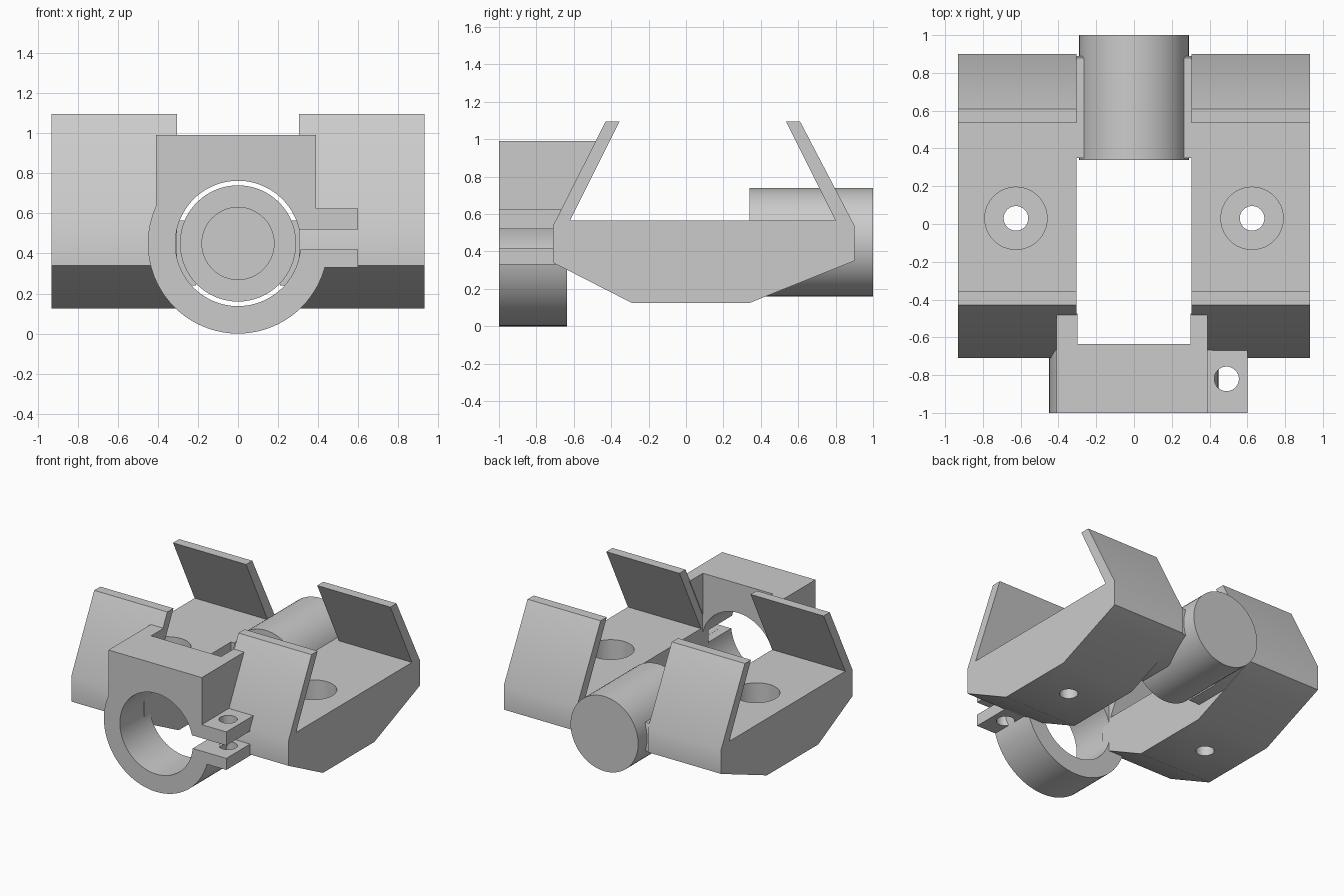
import bpy, bmesh
from math import sin, cos, radians
from mathutils import Matrix

if "Cube" in bpy.data.objects:
    bpy.data.objects.remove(bpy.data.objects["Cube"])

grey = bpy.data.materials.new("plain_grey")
grey.use_nodes = True
grey.diffuse_color = (0.6, 0.6, 0.6, 1)
grey.node_tree.nodes["Principled BSDF"].inputs["Base Color"].default_value = grey.diffuse_color

AXIS_Z = 0.45  # height of the tube and clamp centre line


def prism(name, points, axis, low, high):
    """Extrude a profile: (y, z) points along X, or (x, z) points along Y."""
    bm = bmesh.new()
    if axis == "X":
        verts = [bm.verts.new((low, a, b)) for a, b in points]
        shift = (high - low, 0, 0)
    else:
        verts = [bm.verts.new((a, low, b)) for a, b in points]
        shift = (0, high - low, 0)
    face = bm.faces.new(verts)
    extruded = bmesh.ops.extrude_face_region(bm, geom=[face])["geom"]
    moved = [g for g in extruded if isinstance(g, bmesh.types.BMVert)]
    bmesh.ops.translate(bm, verts=moved, vec=shift)
    bmesh.ops.recalc_face_normals(bm, faces=bm.faces)
    return finish(name, bm)


def cylinder(name, centre, radius, depth, axis="Z"):
    bm = bmesh.new()
    bmesh.ops.create_cone(bm, cap_ends=True, segments=64, radius1=radius, radius2=radius, depth=depth)
    if axis == "Y":
        bmesh.ops.rotate(bm, verts=bm.verts, matrix=Matrix.Rotation(radians(90), 3, "X"))
    bmesh.ops.translate(bm, verts=bm.verts, vec=centre)
    return finish(name, bm)


def finish(name, bm):
    mesh = bpy.data.meshes.new(name)
    bm.to_mesh(mesh)
    bm.free()
    mesh.materials.append(grey)
    obj = bpy.data.objects.new(name, mesh)
    bpy.context.collection.objects.link(obj)
    return obj


def select(obj):
    bpy.ops.object.select_all(action="DESELECT")
    obj.select_set(True)
    bpy.context.view_layer.objects.active = obj


def cut(obj, cutter):
    mod = obj.modifiers.new("cut", "BOOLEAN")
    mod.operation = "DIFFERENCE"
    mod.solver = "EXACT"
    mod.object = cutter
    select(obj)
    bpy.ops.object.modifier_apply(modifier=mod.name)
    bpy.data.objects.remove(cutter)


def arc(radius, start, end, steps):
    angles = [radians(start + (end - start) * i / steps) for i in range(steps + 1)]
    return [(radius * cos(a), AXIS_Z + radius * sin(a)) for a in angles]


parts = []

# Side blocks with sloped fins, bridges to the tube and gussets to the clamp
block_profile = [(-0.71, 0.34), (-0.29, 0.125), (0.34, 0.125), (0.9, 0.35),
                 (0.9, 0.54), (0.61, 1.095), (0.535, 1.095), (0.8, 0.565),
                 (-0.62, 0.565), (-0.355, 1.095), (-0.43, 1.095), (-0.71, 0.54)]
bridge_profile = [(0.35, 0.24), (0.62, 0.24), (0.89, 0.35), (0.89, 0.54),
                  (0.88, 0.565), (0.35, 0.565)]
gusset_profile = [(-0.66, 0.99), (-0.475, 0.99), (-0.66, 0.62)]

for side, sign in (("left", 1), ("right", -1)):
    block = prism(side + "_block", block_profile, "X", sign * 0.305, sign * 0.932)
    x = sign * 0.625
    cut(block, cylinder("counterbore", (x, 0.03, 0.45), 0.165, 0.4))
    cut(block, cylinder("bolt_hole", (x, 0.03, 0.2), 0.065, 0.5))
    bridge = prism(side + "_bridge", bridge_profile, "X", sign * 0.21, sign * 0.31)
    outer = 0.39 if sign > 0 else 0.41
    gusset = prism(side + "_gusset", gusset_profile, "X", sign * 0.3, sign * outer)
    parts += [block, bridge, gusset]

# Rear tube with a blind bore opening forward
tube = cylinder("rear_tube", (0, 0.67, AXIS_Z), 0.29, 0.66, "Y")
cut(tube, cylinder("bore", (0, 0.57, AXIS_Z), 0.18, 0.6, "Y"))
parts.append(tube)

# Split clamp ring with a square top
clamp_profile = arc(0.313, -5.5, -347, 64)
clamp_profile += [(0.444, 0.52), (0.414, 0.625), (0.39, 0.625), (0.39, 0.99),
                  (-0.41, 0.99), (-0.41, 0.635)]
clamp_profile += arc(0.45, 156, 356, 44)
parts.append(prism("clamp_ring", clamp_profile, "Y", -1, -0.635))

# Clamp ears with a screw hole
for name, low, high in (("upper_ear", 0.52, 0.625), ("lower_ear", 0.33, 0.42)):
    ear = prism(name, [(0.38, low), (0.6, low), (0.6, high), (0.38, high)], "Y", -1, -0.67)
    cut(ear, cylinder("screw_hole", (0.49, -0.82, 0.45), 0.065, 0.6))
    parts.append(ear)

# Smooth the round walls and keep the edges sharp
for part in parts:
    select(part)
    bpy.ops.object.shade_smooth_by_angle(angle=radians(30))
